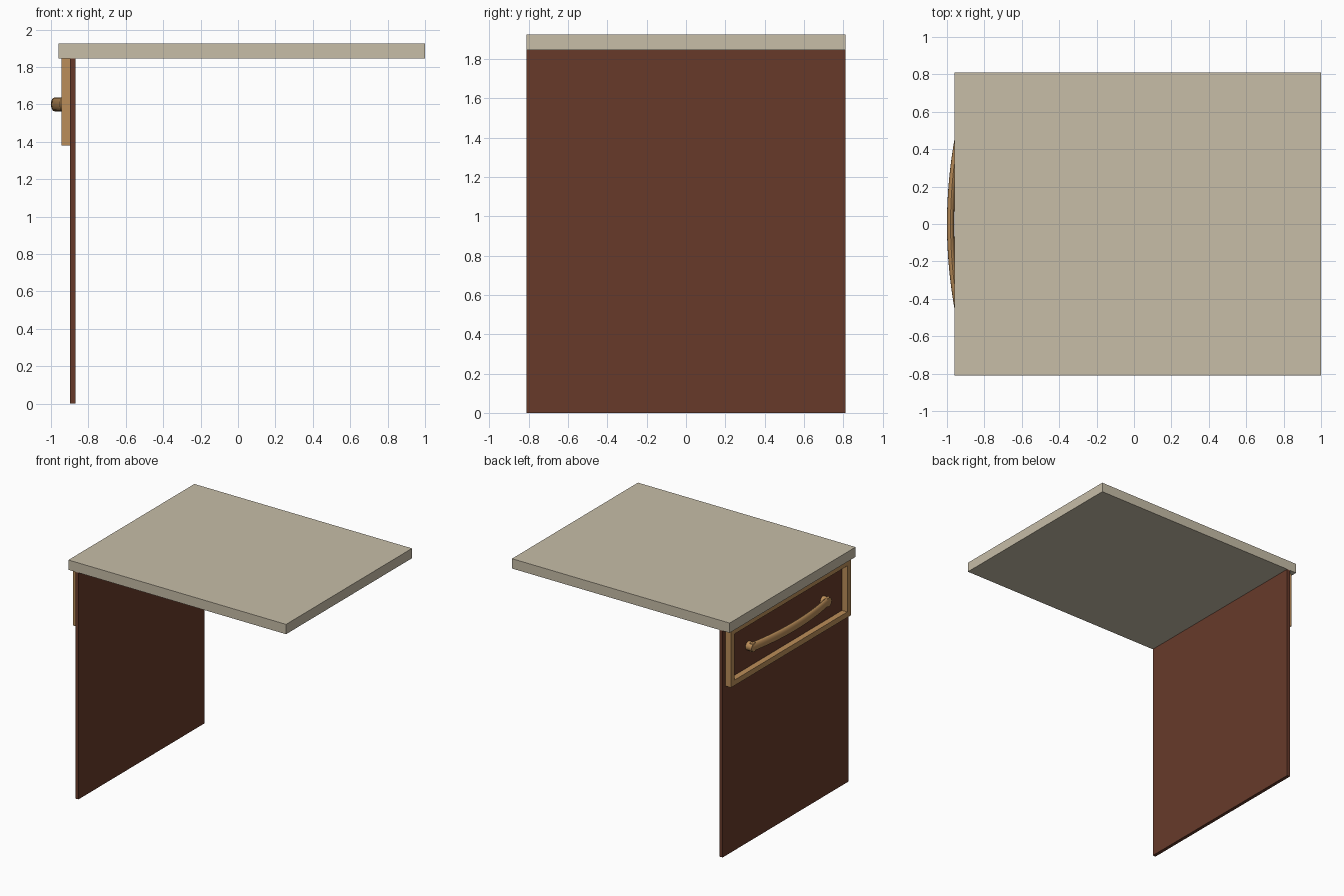
import bpy, bmesh, math
from mathutils import Matrix

if "Cube" in bpy.data.objects:
    bpy.data.objects.remove(bpy.data.objects["Cube"])


def material(name, rgb):
    m = bpy.data.materials.new(name)
    m.diffuse_color = (*rgb, 1)
    m.use_nodes = True
    m.node_tree.nodes["Principled BSDF"].inputs["Base Color"].default_value = m.diffuse_color
    return m


STONE = material("pale_top", (0.57, 0.51, 0.39))
BROWN = material("dark_panel", (0.135, 0.042, 0.023))
WOOD = material("light_wood", (0.50, 0.27, 0.10))


def finish(name, bm, mat):
    bmesh.ops.recalc_face_normals(bm, faces=bm.faces)
    me = bpy.data.meshes.new(name)
    bm.to_mesh(me)
    bm.free()
    me.materials.append(mat)
    ob = bpy.data.objects.new(name, me)
    bpy.context.collection.objects.link(ob)
    return ob


def smooth(ob):
    bpy.ops.object.select_all(action='DESELECT')
    ob.select_set(True)
    bpy.context.view_layer.objects.active = ob
    bpy.ops.object.shade_smooth_by_angle(angle=math.radians(40))


def box(name, x, y, z, mat):
    bm = bmesh.new()
    bmesh.ops.create_cube(bm, size=1)
    for v in bm.verts:
        for i, (a, b) in enumerate((x, y, z)):
            v.co[i] = a if v.co[i] < 0 else b
    return finish(name, bm, mat)


# Table top and the single side panel
box("table_top", (-0.96, 1.0), (-0.81, 0.81), (1.845, 1.925), STONE)
box("side_panel", (-0.897, -0.87), (-0.81, 0.81), (0, 1.845), BROWN)

# Open drawer frame on the outside of the panel
FX, W, FY, Z0, Z1 = (-0.945, -0.897), 0.045, 0.77, 1.38, 1.845
bm = bmesh.new()
loops = []
for x in FX:
    for d in (0, W):
        loops.append([bm.verts.new((x, sy * (FY - d), z)) for sy, z in
                      ((-1, Z0 + d), (1, Z0 + d), (1, Z1 - d), (-1, Z1 - d))])
outer_f, inner_f, outer_b, inner_b = loops
for a, b in ((outer_f, inner_f), (inner_f, inner_b), (inner_b, outer_b), (outer_b, outer_f)):
    for i in range(4):
        j = (i + 1) % 4
        bm.faces.new((a[i], a[j], b[j], b[i]))
finish("drawer_frame", bm, WOOD)

# Bowed handle: oval section swept along a shallow arc
HZ, HALF, RX, RZ, SEG, SIDES = 1.6, 0.50, 0.019, 0.037, 24, 16
bm = bmesh.new()
rings = []
for k in range(SEG + 1):
    t = 2 * k / SEG - 1
    x = -1.0 + RX + 0.049 * t * t
    rings.append([bm.verts.new((x + RX * math.cos(a), t * HALF, HZ + RZ * math.sin(a)))
                  for a in (2 * math.pi * i / SIDES for i in range(SIDES))])
for a, b in zip(rings, rings[1:]):
    for i in range(SIDES):
        j = (i + 1) % SIDES
        bm.faces.new((a[i], a[j], b[j], b[i]))
bm.faces.new(rings[0])
bm.faces.new(rings[-1])
smooth(finish("handle_bar", bm, WOOD))

# Round posts joining the handle to the panel
for side, s in (("front", -1), ("back", 1)):
    bm = bmesh.new()
    m = Matrix.Translation((-0.924, s * 0.48, HZ)) @ Matrix.Rotation(math.pi / 2, 4, 'Y')
    bmesh.ops.create_cone(bm, cap_ends=True, segments=16, radius1=0.036, radius2=0.036,
                          depth=0.056, matrix=m)
    smooth(finish("handle_post_" + side, bm, WOOD))
